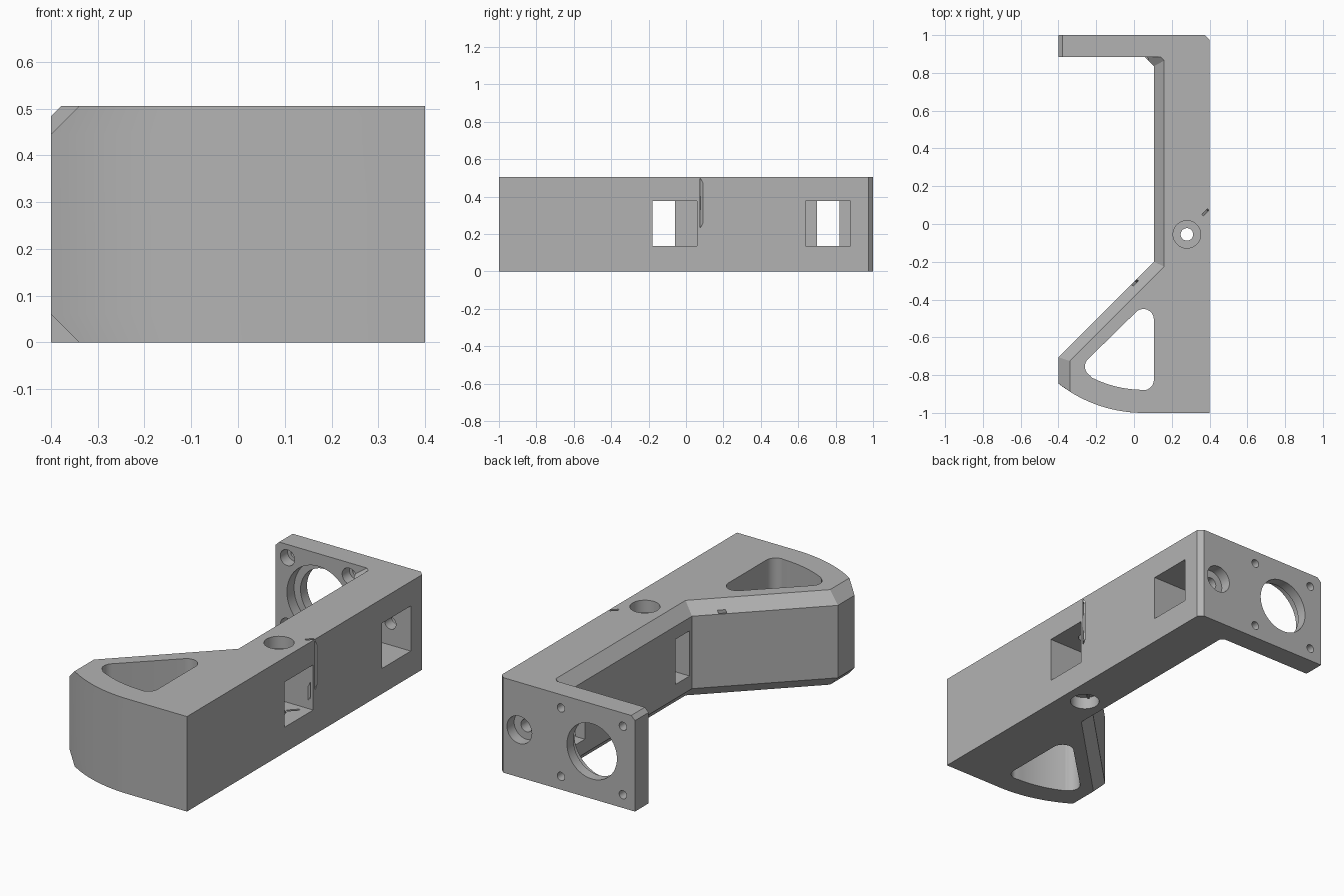
import bpy, bmesh
from math import radians, sin, cos, sqrt, pi
from mathutils import Matrix

if "Cube" in bpy.data.objects:
    bpy.data.objects.remove(bpy.data.objects["Cube"])

grey = bpy.data.materials.new("matte_grey")
grey.use_nodes = True
colour = (0.45, 0.45, 0.45, 1)
grey.diffuse_color = colour
grey.node_tree.nodes["Principled BSDF"].inputs["Base Color"].default_value = colour

H = 0.505          # overall height
MID = H / 2


def loft(name, layers):
    """Solid through a stack of outlines: [(z, points), ...]"""
    bm = bmesh.new()
    rings = [[bm.verts.new((x, y, z)) for x, y in pts] for z, pts in layers]
    n = len(rings[0])
    for a, b in zip(rings, rings[1:]):
        for i in range(n):
            j = (i + 1) % n
            bm.faces.new((a[i], a[j], b[j], b[i]))
    bm.faces.new(rings[0][::-1])
    bm.faces.new(rings[-1])
    bmesh.ops.recalc_face_normals(bm, faces=bm.faces)
    me = bpy.data.meshes.new(name)
    bm.to_mesh(me)
    bm.free()
    ob = bpy.data.objects.new(name, me)
    bpy.context.collection.objects.link(ob)
    me.materials.append(grey)
    return ob


def box(name, x, y, z):
    pts = [(x[0], y[0]), (x[1], y[0]), (x[1], y[1]), (x[0], y[1])]
    return loft(name, [(z[0], pts), (z[1], pts)])


def arc(cx, cy, r, start, end, steps=10):
    angles = [radians(start + (end - start) * i / steps) for i in range(steps + 1)]
    return [(cx + r * cos(a), cy + r * sin(a)) for a in angles]


def rod(name, r, length, matrix):
    """Cylinder along local z, centred on the matrix origin."""
    pts = arc(0, 0, r, 0, 360, 48)[:-1]
    ob = loft(name, [(-length / 2, pts), (length / 2, pts)])
    ob.data.transform(matrix)
    return ob


def combine(target, tool, operation="DIFFERENCE"):
    mod = target.modifiers.new("combine", "BOOLEAN")
    mod.operation = operation
    mod.solver = "EXACT"
    mod.object = tool
    bpy.context.view_layer.objects.active = target
    bpy.ops.object.modifier_apply(modifier=mod.name)
    bpy.data.objects.remove(tool)


def bore_y(x, z, r, y0, y1):
    m = Matrix.Translation((x, (y0 + y1) / 2, z)) @ Matrix.Rotation(pi / 2, 4, "X")
    combine(body, rod("bore", r, y1 - y0, m))


def bore_z(x, y, r, z0, z1):
    combine(body, rod("bore", r, z1 - z0, Matrix.Translation((x, y, (z0 + z1) / 2))))


# Beam and curved foot, with the inner edges chamfered at top and bottom
def curved_front(x0, steps=16):
    xs = [x0 + (0.05 - x0) * i / steps for i in range(steps + 1)]
    return [(x, -0.27 - sqrt(0.73 ** 2 - (x - 0.05) ** 2)) for x in xs]


full = [(0.4, -1), (0.4, 0.93), (0.055, 0.93), (0.055, 0.885), (0.105, 0.835),
        (0.105, -0.2), (-0.4, -0.705)] + curved_front(-0.4)
inset = [(0.4, -1), (0.4, 0.93), (0.14, 0.93), (0.14, 0.885), (0.16, 0.865),
         (0.16, -0.225), (-0.34, -0.725)] + curved_front(-0.34)
body = loft("bracket_body", [(0, inset), (0.06, full), (H - 0.06, full), (H, inset)])

# Motor plate with a clipped outer corner and a clipped top edge
outline = [(-0.4, 0.885), (0.4, 0.885), (0.4, 0.975), (0.375, 1), (-0.4, 1)]
clipped = [(max(x, -0.378), y) for x, y in outline]
combine(body, loft("motor_plate", [(0, outline), (H - 0.022, outline), (H, clipped)]), "UNION")

# Rounded triangular opening through the foot
opening = (arc(0.05, -0.505, 0.055, 0, 135) + arc(-0.205, -0.755, 0.055, 135, 242)
           + arc(0.05, -0.27, 0.608, 243, 269) + arc(0.05, -0.825, 0.055, 270, 360))
combine(body, loft("foot_opening", [(-0.1, opening), (H + 0.1, opening)]))

# Square pockets from the outer side, each with a narrower slot to the inner side
for pocket, slot in (((-0.18, 0.06), (-0.18, -0.06)), ((0.64, 0.88), (0.70, 0.82))):
    combine(body, box("pocket", (0.16, 0.5), pocket, (0.135, 0.375)))
    combine(body, box("slot", (0.0, 0.2), slot, (0.135, 0.375)))

# Vertical bolt hole, countersunk at both ends
bore_z(0.28, -0.055, 0.033, -0.1, H + 0.1)
bore_z(0.28, -0.055, 0.073, H - 0.065, H + 0.1)
bore_z(0.28, -0.055, 0.073, -0.1, 0.065)

# Bolt hole from the back into the rear pocket
bore_y(0.28, MID, 0.033, 0.8, 1.1)
bore_y(0.28, MID, 0.073, 0.94, 1.1)

# Motor opening and its four screw holes, stepped on the inner side
MX = -0.147
bore_y(MX, MID, 0.147, 0.8, 1.1)
bore_y(MX, MID, 0.185, 0.84, 0.945)
for sx in (-1, 1):
    for sz in (-1, 1):
        x, z = MX + sx * 0.182, MID + sz * 0.182
        bore_y(x, z, 0.022, 0.8, 1.1)
        bore_y(x, z, 0.042, 0.84, 0.945)

# Thin ring-shaped tie channel running parallel to the slanted face
place = (Matrix.Translation((0.2, -0.117, 0.365)) @ Matrix.Rotation(pi / 4, 4, "Z")
         @ Matrix.Rotation(pi / 2, 4, "X"))
channel = rod("tie_channel", 0.308, 0.012, place)
combine(channel, rod("tie_core", 0.27, 0.1, place))
combine(body, channel)

bpy.ops.object.select_all(action="DESELECT")
body.select_set(True)
bpy.context.view_layer.objects.active = body
bpy.ops.object.shade_smooth_by_angle(angle=radians(25))
